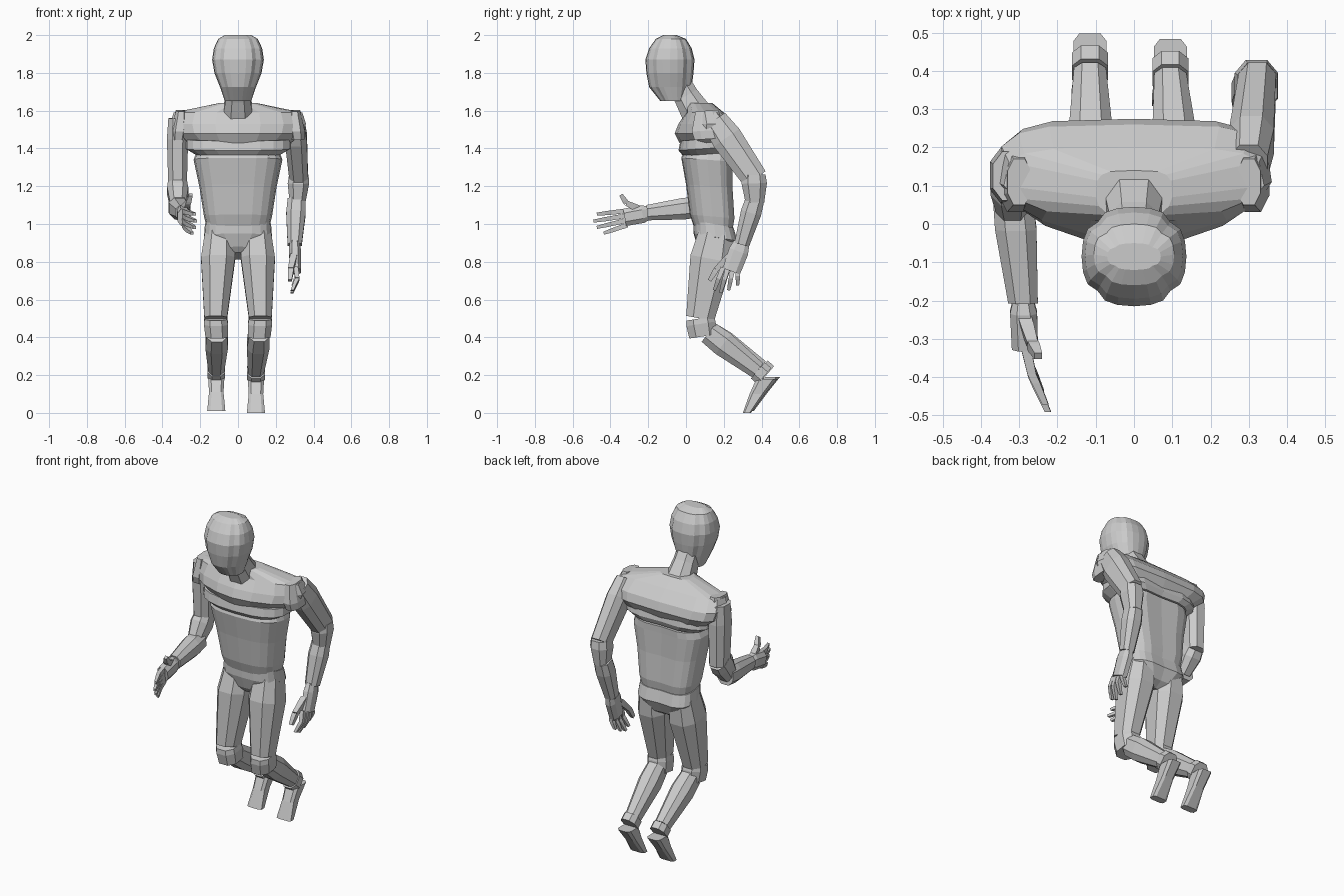
import bpy
import bmesh
import math
from mathutils import Vector

default_cube = bpy.data.objects.get("Cube")
if default_cube:
    bpy.data.objects.remove(default_cube, do_unlink=True)

X_AXIS = Vector((1, 0, 0))


def section(sides, front, back, grooves=(), phase=0):
    """Ellipse from the front round, with its own squareness front and back;
    grooved corners are sunk in."""
    points = []
    for k in range(sides):
        angle = math.tau * (k + phase) / sides
        s, c = math.sin(angle), -math.cos(angle)
        power = front if c < 0 else back
        size = 0.93 if k in grooves else 1
        points.append((size * math.copysign(abs(s) ** power, s),
                       size * math.copysign(abs(c) ** power, c)))
    return points


LIMB = section(8, 0.8, 0.8, phase=0.5)
FINGER = section(4, 1, 1, phase=0.5)
FOOT = section(8, 0.5, 0.5, phase=0.5)
SKULL = section(24, 0.85, 0.85, grooves=(3, 9, 15, 21))
TRUNK = section(20, 0.75, 0.6, grooves=(10,))
YOKE = section(16, 1.15, 0.5)


def skin(name, rings, outline):
    """Join rings of (centre, half width vector, half depth vector)."""
    bm = bmesh.new()
    loops = [[bm.verts.new(centre + wide * u + deep * v) for u, v in outline]
             for centre, wide, deep in rings]
    for low, high in zip(loops, loops[1:]):
        for i in range(len(low)):
            bm.faces.new((low[i - 1], low[i], high[i], high[i - 1]))
    bm.faces.new(loops[0])
    bm.faces.new(loops[-1])
    bmesh.ops.recalc_face_normals(bm, faces=bm.faces)
    mesh = bpy.data.meshes.new(name)
    bm.to_mesh(mesh)
    bm.free()
    obj = bpy.data.objects.new(name, mesh)
    bpy.context.collection.objects.link(obj)


def stack(name, levels, outline, tilt=0, offset=Vector()):
    """Stack levels of (half width, front y, back y, height)."""
    rings = []
    for width, front, back, height in levels:
        centre = Vector((0, (front + back) / 2, height)) + offset
        rings.append((centre, X_AXIS * width,
                      Vector((0, (back - front) / 2, tilt))))
    skin(name, rings, outline)


def limb(name, start, end, width, depth, bulge=1.1, taper=0.8, outline=LIMB):
    """Tapering segment between two joints, fullest near its start."""
    start, end = Vector(start), Vector(end)
    across = X_AXIS.cross(end - start).normalized()
    rings = [(start.lerp(end, t), X_AXIS * width * size, across * depth * size)
             for t, size in ((0, 1), (0.3, bulge), (1, taper))]
    skin(name, rings, outline)


def fingers(label, root, gap, base, tip):
    """Four fingers of two segments each, fanning out from the palm."""
    root, gap, base, tip = map(Vector, (root, gap, base, tip))
    lengths = {"index": 0.9, "middle": 1, "ring": 0.9, "little": 0.7}
    for i, (name, length) in enumerate(lengths.items()):
        first = root + gap * i
        knuckle = first + base * length + gap * i * 0.2
        last = knuckle + tip * length + gap * i * 0.2
        part = f"{label}_{name}_finger"
        limb(part + "_base", first, knuckle, 0.018, 0.018, 1, 0.9, FINGER)
        limb(part + "_tip", knuckle, last, 0.016, 0.016, 1, 0.7, FINGER)


def thumb(label, root, knuckle, tip):
    limb(label + "_thumb_base", root, knuckle, 0.025, 0.025, 1, 0.8, FINGER)
    limb(label + "_thumb_tip", knuckle, tip, 0.02, 0.02, 1, 0.7, FINGER)


# Head and neck
stack("head", [
    (0.07, -0.135, 0, 1.65),
    (0.095, -0.195, 0.03, 1.725),
    (0.125, -0.21, 0.04, 1.8),
    (0.137, -0.215, 0.045, 1.87),
    (0.128, -0.195, 0.03, 1.93),
    (0.105, -0.16, 0, 1.98),
    (0.07, -0.12, -0.05, 2)], SKULL)
limb("neck", (0, -0.025, 1.72), (0, 0.06, 1.58), 0.068, 0.07, 1.02, 1.25)

# Shoulder yoke, chest, waist and pelvis
stack("shoulder_yoke", [
    (0.28, -0.035, 0.25, 1.43),
    (0.345, -0.06, 0.275, 1.48),
    (0.36, -0.04, 0.26, 1.53),
    (0.34, 0, 0.2, 1.59),
    (0.1, 0, 0.14, 1.64)], YOKE)
stack("chest_plate", [
    (0.23, -0.015, 0.25, 1.37),
    (0.28, -0.04, 0.265, 1.4),
    (0.28, -0.03, 0.255, 1.45)], TRUNK, 0.01)
stack("waist", [
    (0.165, 0.04, 0.25, 0.98),
    (0.18, 0.02, 0.26, 1.04),
    (0.205, 0, 0.25, 1.2),
    (0.235, -0.025, 0.25, 1.34),
    (0.22, -0.01, 0.25, 1.38)], TRUNK, -0.01)
stack("pelvis", [
    (0.03, 0.08, 0.19, 0.83),
    (0.11, 0.06, 0.24, 0.86),
    (0.18, 0.04, 0.275, 0.93),
    (0.175, 0.04, 0.255, 1)], TRUNK, -0.02)

# Legs and shoulder pads; the right foot sits a little further back
for label, side, foot_shift in (("left", 1, (-0.01, 0, 0)),
                                ("right", -1, (-0.01, 0.015, 0.01))):
    foot_shift = Vector(foot_shift)
    hip = Vector((side * 0.1, 0.16, 0.95))
    knee = Vector((side * 0.118, 0.075, 0.5))
    shin_top = Vector((side * 0.112, 0.09, 0.405))
    ankle = Vector((side * 0.105, 0.38, 0.225)) + foot_shift
    heel = ankle + Vector((0, 0.035, -0.03))
    limb(label + "_thigh", hip, knee, 0.08, 0.1, 1.2, 0.8)
    limb(label + "_knee", knee, shin_top, 0.064, 0.078, 1.07, 1)
    limb(label + "_shin", shin_top + Vector((0, 0.03, 0.02)), ankle,
         0.058, 0.065, 1.1, 0.77)
    limb(label + "_ankle_cuff", ankle, heel, 0.05, 0.06, 1, 1)
    stack(label + "_foot", [
        (0.045, 0.37, 0.485, 0.18),
        (0.04, 0.335, 0.42, 0.1),
        (0.05, 0.3, 0.345, 0)], FOOT,
        offset=foot_shift + X_AXIS * side * 0.105)
    limb(label + "_shoulder_pad", (side * 0.315, 0.12, 1.45),
         (side * 0.3, 0.11, 1.6), 0.04, 0.08, 1.15)

# Left arm, swung back
limb("left_upper_arm", (0.3, 0.15, 1.55), (0.322, 0.365, 1.24),
     0.052, 0.073, 1.2, 1)
limb("left_elbow", (0.322, 0.36, 1.26), (0.315, 0.365, 1.11), 0.055, 0.065)
limb("left_forearm", (0.31, 0.365, 1.13), (0.3, 0.295, 0.89), 0.05, 0.053)
limb("left_palm", (0.3, 0.295, 0.9), (0.305, 0.24, 0.75),
     0.027, 0.045, 1.25, 1.15)
fingers("left", (0.305, 0.195, 0.77), (0, 0.027, 0),
        (0.01, -0.025, -0.065), (-0.03, -0.025, -0.07))
thumb("left", (0.295, 0.23, 0.83), (0.28, 0.16, 0.76), (0.275, 0.125, 0.7))

# Right arm, reaching forward
limb("right_upper_arm", (-0.32, 0.125, 1.56), (-0.32, 0.13, 1.19),
     0.052, 0.068, 1.15, 1)
limb("right_elbow", (-0.32, 0.13, 1.21), (-0.317, 0.04, 1.09), 0.054, 0.068)
limb("right_forearm", (-0.317, 0.07, 1.09), (-0.29, -0.205, 1.06),
     0.055, 0.058, 1.05, 0.75)
limb("right_palm", (-0.29, -0.19, 1.06), (-0.285, -0.325, 1.035),
     0.026, 0.035, 1.45, 1.4)
fingers("right", (-0.285, -0.31, 1.07), (0, 0, -0.025),
        (0.02, -0.09, -0.01), (0.04, -0.09, -0.01))
thumb("right", (-0.285, -0.25, 1.08), (-0.265, -0.315, 1.11),
      (-0.25, -0.345, 1.155))
